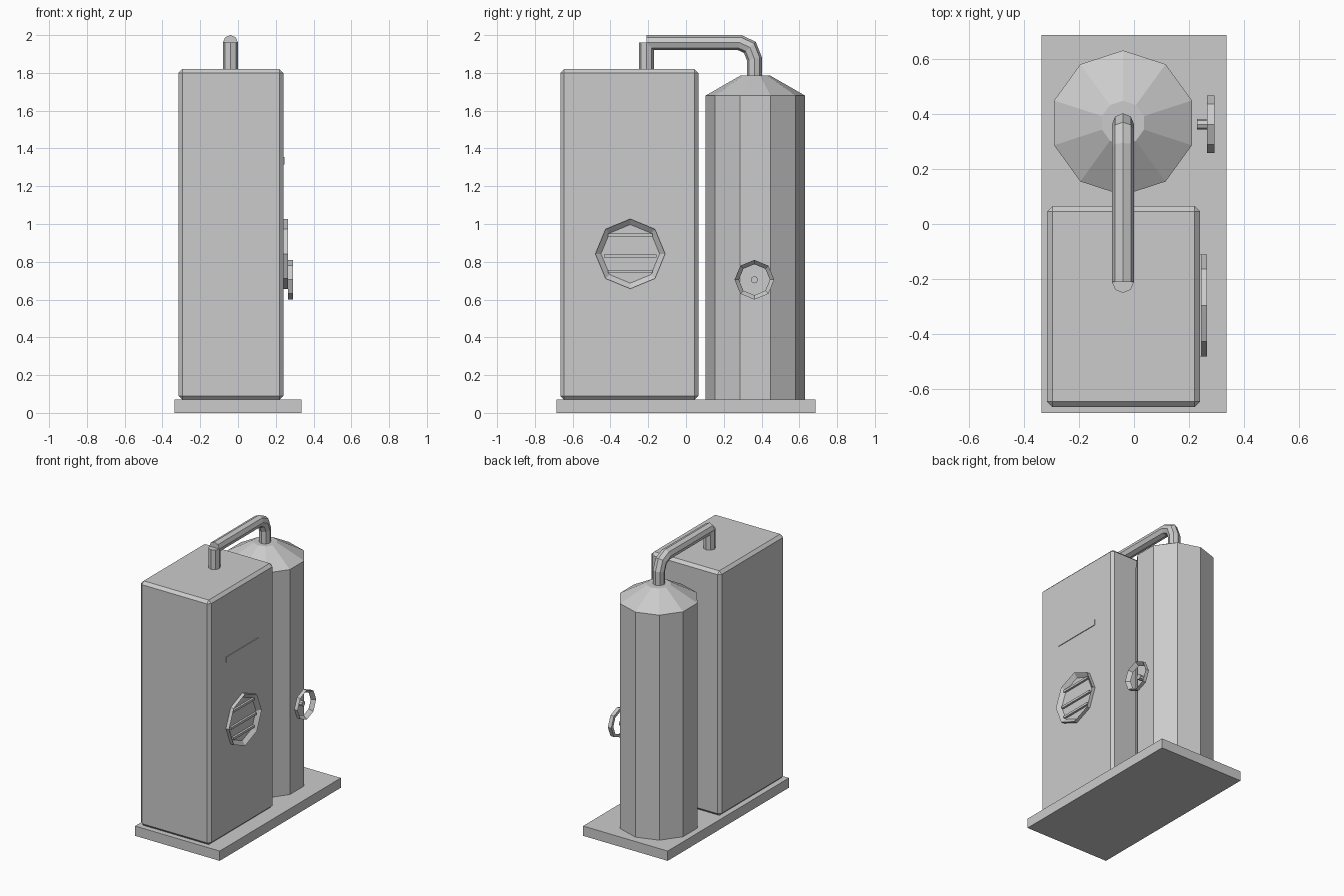
import bpy
import bmesh
from math import cos, sin, pi
from mathutils import Vector

old = bpy.data.objects.get("Cube")
if old:
    bpy.data.objects.remove(old)

GREY = (0.6, 0.6, 0.6, 1)
grey = bpy.data.materials.new("plain_grey")
grey.use_nodes = True
grey.diffuse_color = GREY
grey.node_tree.nodes["Principled BSDF"].inputs["Base Color"].default_value = GREY


def finish(name, bm):
    bmesh.ops.recalc_face_normals(bm, faces=bm.faces)
    mesh = bpy.data.meshes.new(name)
    bm.to_mesh(mesh)
    bm.free()
    mesh.materials.append(grey)
    obj = bpy.data.objects.new(name, mesh)
    bpy.context.collection.objects.link(obj)
    return obj


def box(name, low, high, bevel=0):
    low, high = Vector(low), Vector(high)
    bm = bmesh.new()
    bmesh.ops.create_cube(bm, size=1)
    for v in bm.verts:
        v.co = (low + high) / 2 + v.co * (high - low)
    if bevel:
        bmesh.ops.bevel(bm, geom=bm.edges[:], offset=bevel, segments=1, affect='EDGES')
    return finish(name, bm)


def bridge(bm, a, b):
    n = len(a)
    for i in range(n):
        bm.faces.new((a[i], a[(i + 1) % n], b[(i + 1) % n], b[i]))


def lathe(name, profile, sides, centre, axis="z", ring=False):
    """Spin (radius, height) points about an axis; a ring closes on itself."""
    bm = bmesh.new()
    loops = []
    for r, h in profile:
        loop = []
        for i in range(sides):
            t = pi / 2 + 2 * pi * i / sides
            a, b = r * cos(t), r * sin(t)
            co = (a, b, h) if axis == "z" else (h, a, b)
            loop.append(bm.verts.new(Vector(centre) + Vector(co)))
        loops.append(loop)
    for a, b in zip(loops, loops[1:]):
        bridge(bm, a, b)
    if ring:
        bridge(bm, loops[-1], loops[0])
    else:
        bm.faces.new(loops[0])
        bm.faces.new(loops[-1])
    return finish(name, bm)


def pipe(name, x, path, radius, sides=8):
    """Sweep a polygon along (y, z) points with mitred joints."""
    pts = [Vector((x, y, z)) for y, z in path]
    side = Vector((1, 0, 0))
    bm = bmesh.new()
    loops = []
    for i, p in enumerate(pts):
        before = (p - pts[i - 1]).normalized() if i else (pts[1] - p).normalized()
        after = (pts[i + 1] - p).normalized() if i + 1 < len(pts) else before
        tangent = (before + after).normalized()
        up = side.cross(tangent) / tangent.dot(before)
        loops.append([bm.verts.new(p + radius * (side * cos(2 * pi * k / sides)
                                                 + up * sin(2 * pi * k / sides)))
                      for k in range(sides)])
    for a, b in zip(loops, loops[1:]):
        bridge(bm, a, b)
    bm.faces.new(loops[0])
    bm.faces.new(loops[-1])
    return finish(name, bm)


# Base and cabinet
box("base_plate", (-0.335, -0.685, 0), (0.335, 0.685, 0.07))
box("cabinet", (-0.315, -0.665, 0.07), (0.24, 0.065, 1.82), bevel=0.02)

# Tank with a conical shoulder
lathe("tank", [(0.263, 0.07), (0.263, 1.68), (0.08, 1.785)], 10, (-0.04, 0.367, 0))

# Overhead pipe
lathe("pipe_riser", [(0.04, 1.81), (0.04, 1.96)], 8, (-0.04, -0.21, 0))
pipe("overhead_pipe", -0.04,
     [(-0.21, 1.96), (0.285, 1.96), (0.338, 1.935), (0.362, 1.875), (0.362, 1.77)], 0.04)

# Cabinet side: thin label plate and round vent with slats
MID = -0.295
box("label_plate", (0.235, MID - 0.185, 1.315), (0.245, MID + 0.185, 1.355))
lathe("vent_rim", [(0.185, -0.005), (0.185, 0.025), (0.155, 0)], 8,
      (0.24, MID, 0.842), axis="x", ring=True)
for z, half in ((0.943, 0.118), (0.83, 0.14), (0.748, 0.118)):
    box("vent_slat", (0.235, MID - half, z - 0.008), (0.255, MID + half, z + 0.008))

# Hand wheel on the tank side
WHEEL = (0.265, 0.362, 0.705)
lathe("wheel_rim", [(0.105, 0), (0.105, 0.027), (0.082, 0)], 8, WHEEL, axis="x", ring=True)
lathe("wheel_stem", [(0.019, -0.037), (0.019, 0)], 8, WHEEL, axis="x")
